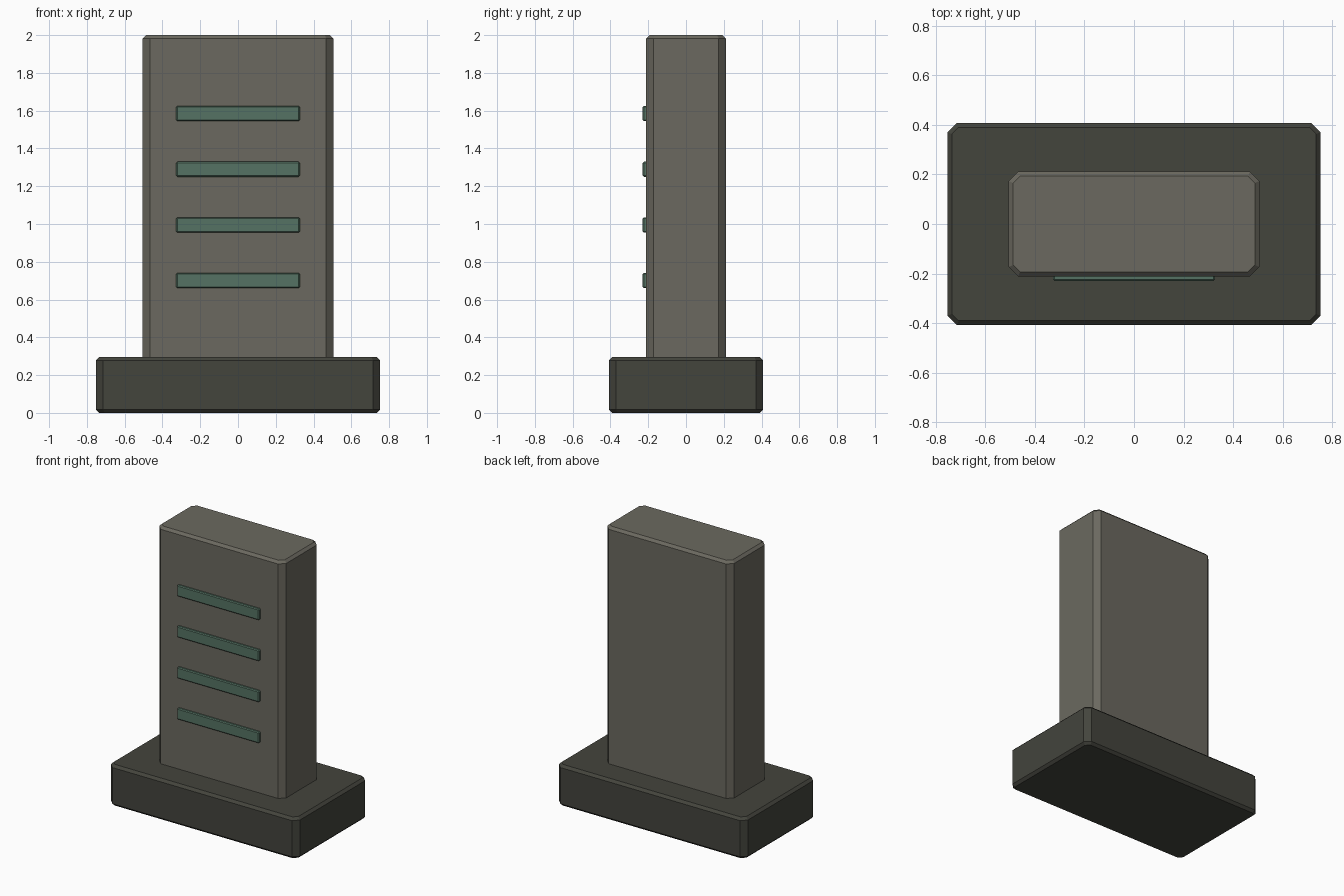
import bpy, bmesh

if "Cube" in bpy.data.objects:
    bpy.data.objects.remove(bpy.data.objects["Cube"])


def material(name, rgb):
    m = bpy.data.materials.new(name)
    m.diffuse_color = (*rgb, 1)
    m.use_nodes = True
    m.node_tree.nodes["Principled BSDF"].inputs["Base Color"].default_value = m.diffuse_color
    return m


def octagon(hx, hy, c):
    """Rectangle outline with its corners cut by c, counter-clockwise."""
    return [(hx - c, -hy), (hx, -hy + c), (hx, hy - c), (hx - c, hy),
            (-hx + c, hy), (-hx, hy - c), (-hx, -hy + c), (-hx + c, -hy)]


def chamfered_block(name, hx, hy, z0, z1, corner, rim, mat):
    """Upright block: wide corner chamfers, narrow top and bottom rims."""
    bm = bmesh.new()
    inner_corner = corner - rim * 0.586  # even offset of the cut outline
    rings = []
    for inset, z in ((rim, z0), (0, z0 + rim), (0, z1 - rim), (rim, z1)):
        c = inner_corner if inset else corner
        rings.append([bm.verts.new((x, y, z))
                      for x, y in octagon(hx - inset, hy - inset, c)])
    for a, b in zip(rings, rings[1:]):
        for i in range(8):
            j = (i + 1) % 8
            bm.faces.new((a[i], a[j], b[j], b[i]))
    bm.faces.new(rings[0][::-1])
    bm.faces.new(rings[-1])
    return finish(name, bm, mat)


def finish(name, bm, mat):
    bmesh.ops.recalc_face_normals(bm, faces=bm.faces)
    me = bpy.data.meshes.new(name)
    bm.to_mesh(me)
    bm.free()
    me.materials.append(mat)
    ob = bpy.data.objects.new(name, me)
    bpy.context.collection.objects.link(ob)
    return ob


def strip(name, z, mat):
    """Thin bar half sunk into the front face, with a fine chamfer."""
    bm = bmesh.new()
    bmesh.ops.create_cube(bm, size=1)
    bmesh.ops.scale(bm, vec=(0.654, 0.04, 0.08), verts=bm.verts)
    bmesh.ops.bevel(bm, geom=bm.edges[:], offset=0.006, segments=1,
                    affect='EDGES')
    ob = finish(name, bm, mat)
    ob.location = (0, -0.209, z)
    return ob


stone = material("stone", (0.147, 0.141, 0.115))
dark_stone = material("dark_stone", (0.057, 0.058, 0.046))
green = material("green_inlay", (0.09, 0.17, 0.125))

# Plinth and upright slab
chamfered_block("base", 0.752, 0.408, 0, 0.296, 0.038, 0.018, dark_stone)
chamfered_block("slab", 0.505, 0.211, 0.26, 2.0, 0.038, 0.018, stone)

# Four raised bars on the front
for i in range(4):
    strip(f"inlay_bar_{i + 1}", 0.7 + i * 0.295, green)
